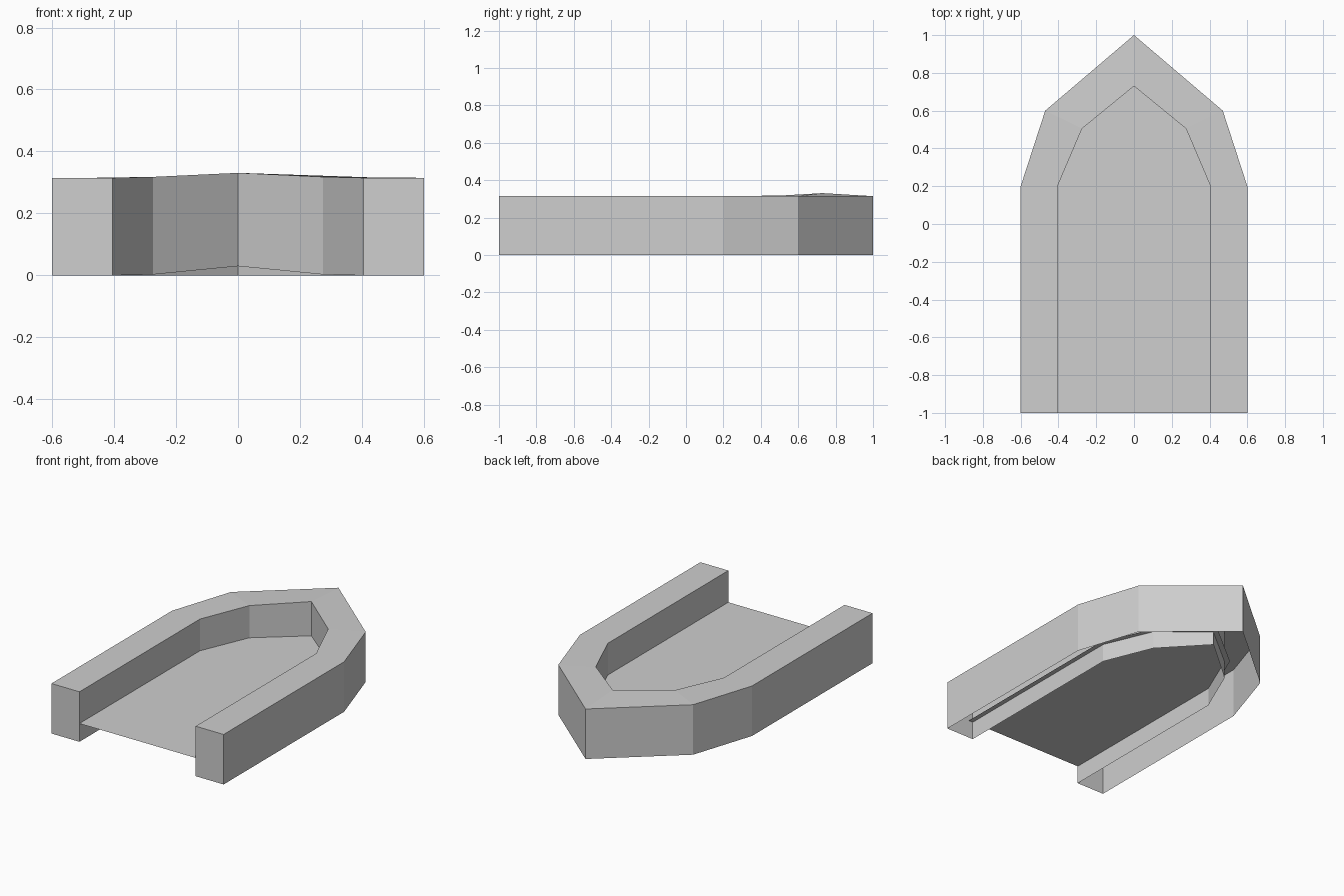
import bpy
import bmesh

cube = bpy.data.objects.get("Cube")
if cube:
    bpy.data.objects.remove(cube)

grey = bpy.data.materials.new("plain grey")
grey.use_nodes = True
COLOUR = (0.62, 0.62, 0.62, 1)
grey.diffuse_color = COLOUR
grey.node_tree.nodes["Principled BSDF"].inputs["Base Color"].default_value = COLOUR

WALL = 0.315
FLOOR = 0.115


def mirrored(half):
    """Left half of an outline, front to pointed end, carried round to the right."""
    return half + [(-x, y, z) for x, y, z in reversed(half[:-1])]


def raised(outline, height):
    return [(x, y, z + height) for x, y, z in outline]


def strip(bm, a, b):
    """Quads between two outlines of equal length."""
    va = [bm.verts.new(p) for p in a]
    vb = [bm.verts.new(p) for p in b]
    for i in range(len(va) - 1):
        bm.faces.new((va[i], va[i + 1], vb[i + 1], vb[i]))


def finish(bm, name):
    bmesh.ops.remove_doubles(bm, verts=bm.verts, dist=0.0001)
    mesh = bpy.data.meshes.new(name)
    bm.to_mesh(mesh)
    bm.free()
    mesh.materials.append(grey)
    obj = bpy.data.objects.new(name, mesh)
    bpy.context.collection.objects.link(obj)
    return obj


# Outlines; the inner one lifts slightly towards its point
outer = mirrored([(0.6, -1, 0), (0.6, 0.2, 0), (0.47, 0.6, 0), (0, 1, 0)])
inner = mirrored([(0.405, -1, 0), (0.405, 0.2, 0), (0.275, 0.505, 0.003), (0, 0.73, 0.016)])
inner_foot = mirrored([(0.405, -1, 0), (0.405, 0.2, 0), (0.275, 0.505, 0.003), (0, 0.73, 0.03)])

# Hollow surrounding wall, open underneath
bm = bmesh.new()
outer_top, inner_top = raised(outer, WALL), raised(inner, WALL)
strip(bm, outer, outer_top)
strip(bm, outer_top, inner_top)
strip(bm, inner_top, inner_foot)
for end in (0, -1):
    corners = (outer[end], outer_top[end], inner_top[end], inner_foot[end])
    bm.faces.new([bm.verts.new(p) for p in corners])
bmesh.ops.remove_doubles(bm, verts=bm.verts, dist=0.0001)
bmesh.ops.recalc_face_normals(bm, faces=bm.faces)
finish(bm, "surrounding_wall")

# Thin floor sheet, tucked a little way into the wall
bm = bmesh.new()
sheet = mirrored([(0.435, -1, FLOOR), (0.435, 0.21, FLOOR), (0.295, 0.53, FLOOR), (0, 0.77, FLOOR)])
face = bm.faces.new([bm.verts.new(p) for p in sheet])
face.normal_update()
if face.normal.z < 0:
    face.normal_flip()
finish(bm, "floor")
